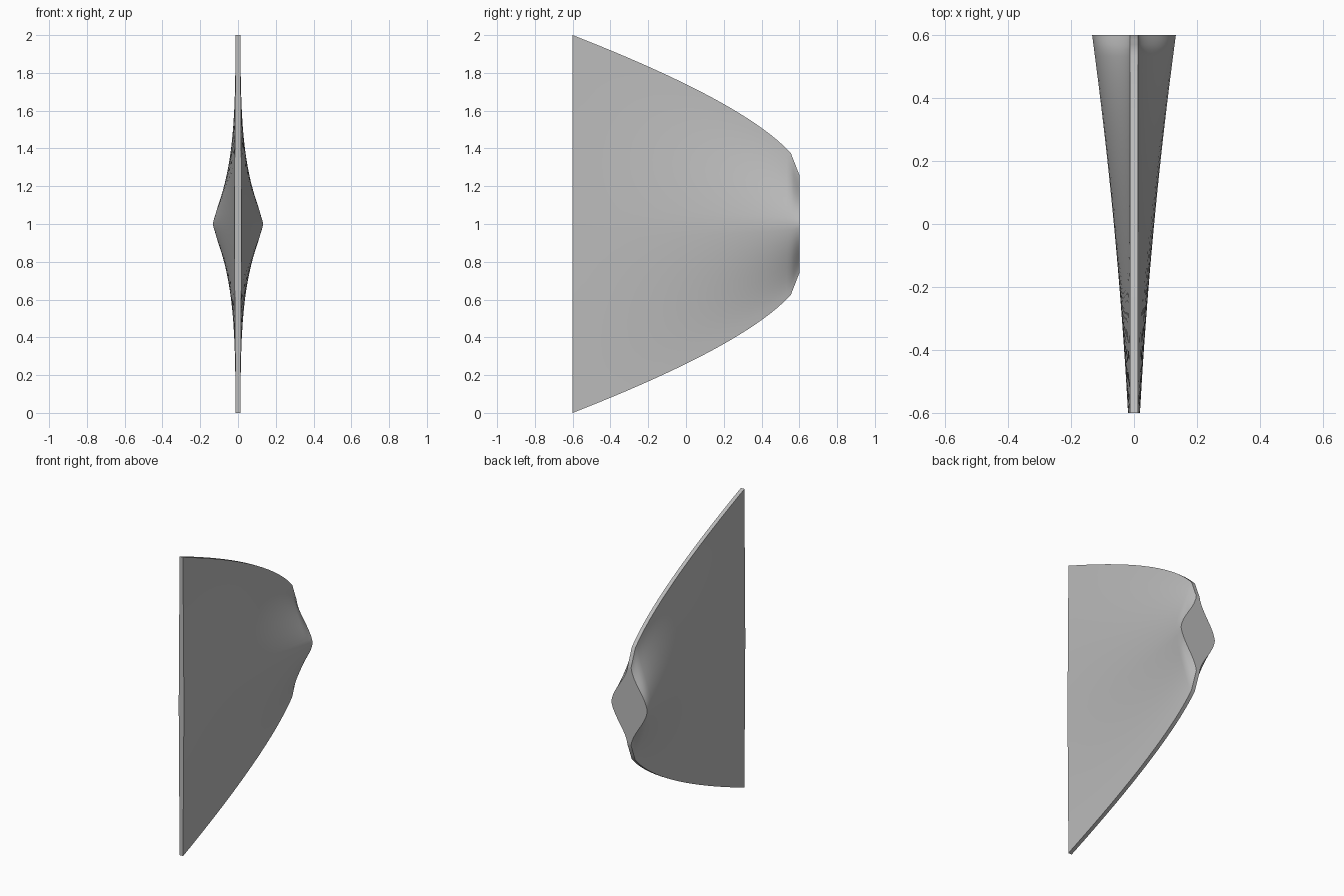
import bpy
import bmesh
import math
from mathutils import Vector

if "Cube" in bpy.data.objects:
    bpy.data.objects.remove(bpy.data.objects["Cube"])

EDGE = 0.013   # half thickness of the rim
STEPS = 24     # points per side of each section

# Plain grey
grey = bpy.data.materials.new("plain_grey")
grey.use_nodes = True
colour = (0.5, 0.5, 0.5, 1)
grey.diffuse_color = colour
grey.node_tree.nodes["Principled BSDF"].inputs["Base Color"].default_value = colour

# Rim outline as (depth, half height), with a clipped corner at the back
start, control, end = Vector((-0.6, 1.0)), Vector((0.309, 0.645)), Vector((0.555, 0.375))
stations = []
for i in range(25):
    t = i / 24
    stations.append(start * (1 - t) ** 2 + control * 2 * t * (1 - t) + end * t * t)
back = Vector((0.6, 0.26))
stations += [end.lerp(back, 1 / 3), end.lerp(back, 2 / 3), back]


def section(y, height):
    """Closed ring: thick at mid height, easing out to the thin rim."""
    u = (y + 0.6) / 1.2
    middle = 0.019 + 0.066 * u + 0.048 * u * u
    side = []
    for i in range(STEPS + 1):
        s = 2 * i / STEPS - 1
        fall = 0.35 * (1 + math.cos(math.pi * s)) + 0.3 * (1 - abs(s))
        side.append((EDGE + (middle - EDGE) * fall, y, 1 + s * height))
    return side + [(-x, y, z) for x, y, z in reversed(side)]


# Flared fin body
bm = bmesh.new()
rings = [[bm.verts.new(p) for p in section(*st)] for st in stations]
for a, b in zip(rings, rings[1:]):
    for i in range(len(a)):
        j = (i + 1) % len(a)
        bm.faces.new((a[i], a[j], b[j], b[i]))
# Flat front edge and flat back end, as strips across the thickness
for ring in (rings[0], rings[-1]):
    for i in range(STEPS):
        bm.faces.new((ring[i], ring[i + 1], ring[-2 - i], ring[-1 - i]))
bmesh.ops.recalc_face_normals(bm, faces=bm.faces)

mesh = bpy.data.meshes.new("flared_fin")
bm.to_mesh(mesh)
bm.free()
mesh.materials.append(grey)
fin = bpy.data.objects.new("flared_fin", mesh)
bpy.context.collection.objects.link(fin)

bpy.context.view_layer.objects.active = fin
fin.select_set(True)
bpy.ops.object.shade_smooth_by_angle(angle=math.radians(35))
